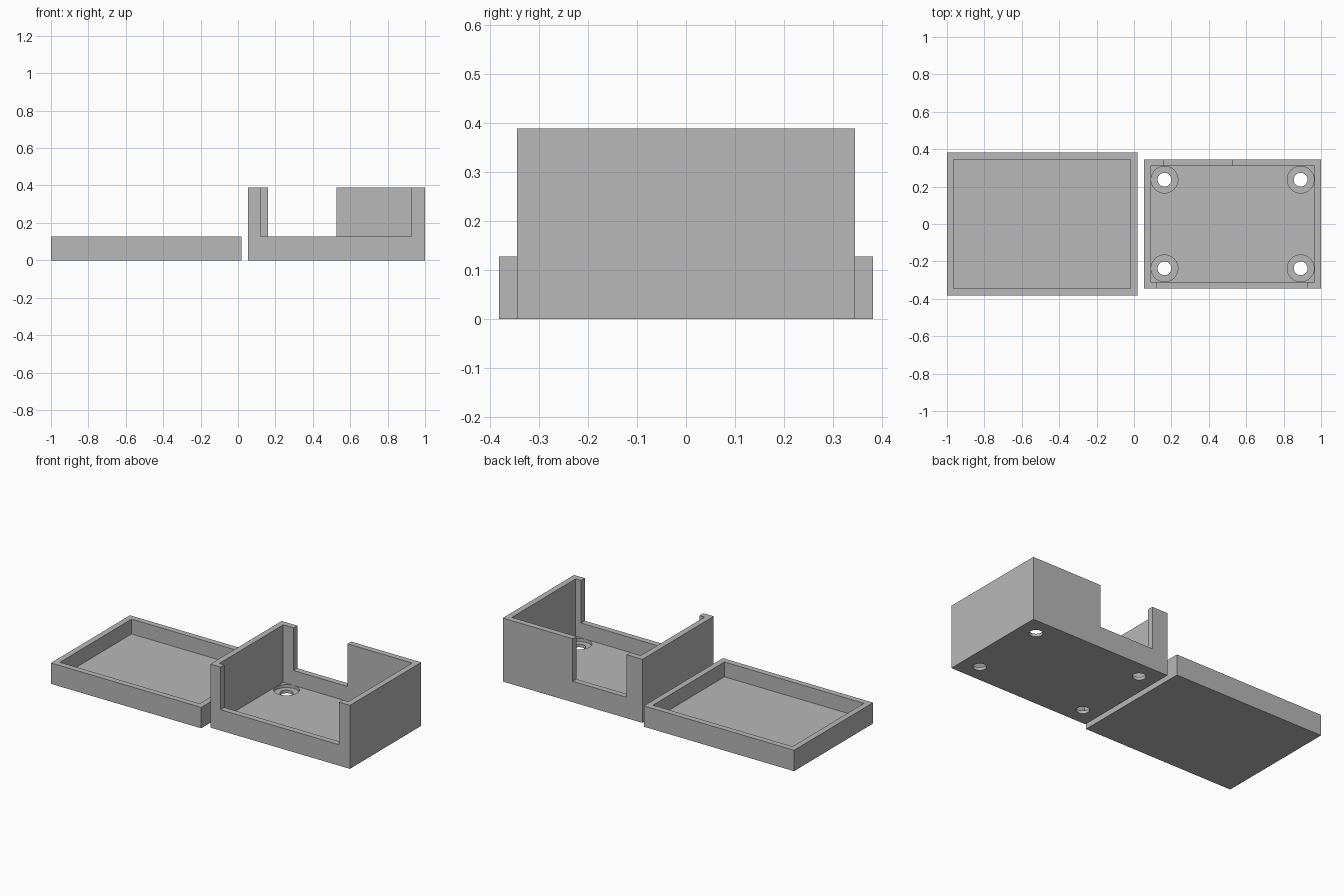
import bpy

if "Cube" in bpy.data.objects:
    bpy.data.objects.remove(bpy.data.objects["Cube"], do_unlink=True)

grey = bpy.data.materials.new("plain grey")
grey.use_nodes = True
COLOR = (0.48, 0.48, 0.48, 1)
grey.diffuse_color = COLOR
grey.node_tree.nodes["Principled BSDF"].inputs["Base Color"].default_value = COLOR

WALL = 0.036
FLOOR = 0.037


def box(name, x0, x1, y0, y1, z0, z1):
    bpy.ops.mesh.primitive_cube_add(size=1, location=((x0 + x1) / 2, (y0 + y1) / 2, (z0 + z1) / 2))
    ob = bpy.context.object
    ob.name = name
    ob.scale = (x1 - x0, y1 - y0, z1 - z0)
    bpy.ops.object.transform_apply(location=False, rotation=False, scale=True)
    return ob


def cylinder(name, x, y, radius, z0, z1):
    bpy.ops.mesh.primitive_cylinder_add(vertices=48, radius=radius, depth=z1 - z0,
                                        location=(x, y, (z0 + z1) / 2))
    bpy.context.object.name = name
    return bpy.context.object


def cut(target, cutter):
    cutter.hide_render = True
    mod = target.modifiers.new("cut", "BOOLEAN")
    mod.operation = "DIFFERENCE"
    mod.solver = "EXACT"
    mod.object = cutter
    bpy.context.view_layer.objects.active = target
    bpy.ops.object.modifier_apply(modifier=mod.name)
    bpy.data.objects.remove(cutter, do_unlink=True)


def tray(name, x0, x1, half_depth, height):
    """Open box with equal walls and a flat floor."""
    ob = box(name, x0, x1, -half_depth, half_depth, 0, height)
    ob.data.materials.append(grey)
    inner = half_depth - WALL
    cut(ob, box("cavity_cutter", x0 + WALL, x1 - WALL, -inner, inner, FLOOR, height + 0.1))
    return ob


# Shallow lid, lying upside down beside the case
lid = tray("lid", -1, 0.018, 0.382, 0.128)

# Deep case with a wide front opening and a narrower back opening
case = tray("case", 0.054, 1, 0.345, 0.389)
cut(case, box("front_opening_cutter", 0.124, 0.927, -0.4, -0.25, 0.128, 0.5))
cut(case, box("back_opening_cutter", 0.16, 0.526, 0.25, 0.4, 0.128, 0.5))

# Counterbored screw holes in the four floor corners
for x in (0.163, 0.891):
    for y in (-0.237, 0.237):
        cut(case, cylinder("head_recess_cutter", x, y, 0.0715, FLOOR / 2, FLOOR + 0.05))
        cut(case, cylinder("screw_hole_cutter", x, y, 0.037, -0.1, 0.1))

# Crisp edges, smooth hole walls
bpy.ops.object.select_all(action="DESELECT")
for ob in (lid, case):
    ob.select_set(True)
bpy.context.view_layer.objects.active = case
bpy.ops.object.shade_smooth_by_angle()
